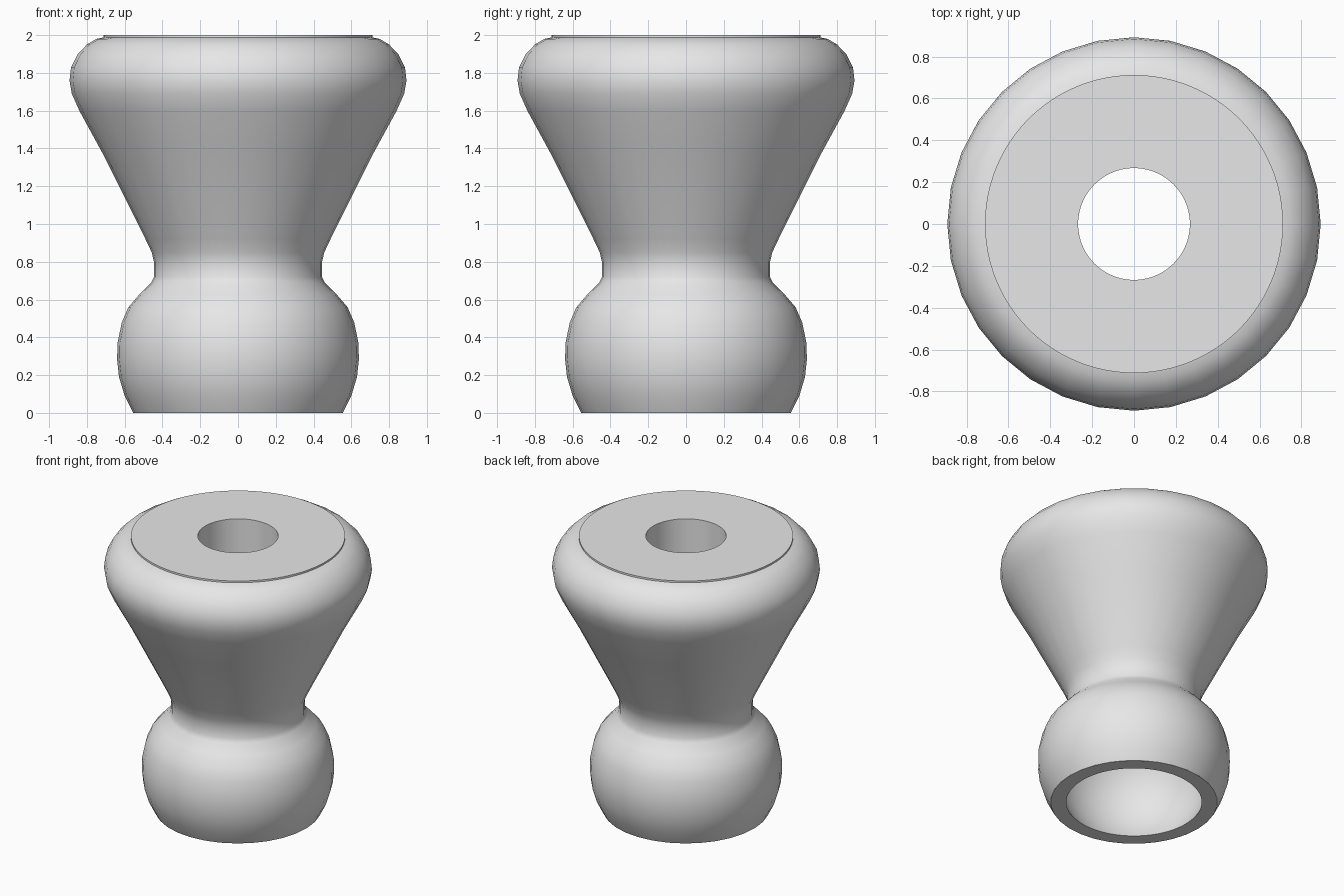
import bpy, bmesh, math

cube = bpy.data.objects.get("Cube")
if cube:
    bpy.data.objects.remove(cube, do_unlink=True)

grey = bpy.data.materials.new("plain_grey")
grey.use_nodes = True
colour = (0.8, 0.8, 0.8, 1)
grey.diffuse_color = colour
grey.node_tree.nodes["Principled BSDF"].inputs["Base Color"].default_value = colour


def lathe(name, profile, sides):
    """Turn a (radius, height) profile around z; up the profile faces outward."""
    bm = bmesh.new()
    rings = []
    for r, z in profile:
        angles = [2 * math.pi * i / sides for i in range(sides)]
        rings.append([bm.verts.new((r * math.cos(a), r * math.sin(a), z)) for a in angles])
    for low, high in zip(rings, rings[1:]):
        for i in range(sides):
            j = (i + 1) % sides
            bm.faces.new((low[i], low[j], high[j], high[i]))
    mesh = bpy.data.meshes.new(name)
    bm.to_mesh(mesh)
    bm.free()
    mesh.materials.append(grey)
    obj = bpy.data.objects.new(name, mesh)
    bpy.context.collection.objects.link(obj)
    bpy.ops.object.select_all(action='DESELECT')
    obj.select_set(True)
    bpy.context.view_layer.objects.active = obj
    bpy.ops.object.shade_smooth_by_angle(angle=math.radians(35))
    return obj


# Outer shell: round foot, narrow neck, flared cone and rounded shoulder
lathe("outer_shell", [
    (0.555, 0), (0.60, 0.09), (0.63, 0.19), (0.64, 0.28), (0.638, 0.37),
    (0.615, 0.48), (0.58, 0.56), (0.52, 0.63), (0.46, 0.69), (0.445, 0.72),
    (0.445, 0.80), (0.457, 0.85), (0.49, 0.92), (0.72, 1.38), (0.84, 1.60),
    (0.88, 1.69), (0.892, 1.76), (0.884, 1.83), (0.848, 1.90), (0.80, 1.95),
    (0.75, 1.98), (0.70, 1.99)], 32)

# Flat top washer with a fine raised edge
lathe("top_face", [(0.712, 1.985), (0.712, 2.0), (0.267, 2.0)], 96)

# Straight bore running down into the round socket
lathe("bore", [(0.267, 2.0), (0.267, 0.72)], 96)

# Spherical socket, open at the bottom
centre, radius = 0.27, 0.525
start = math.acos(0.267 / radius)
end = -math.asin(centre / radius)
steps = 16
socket = []
for k in range(steps + 1):
    a = start + (end - start) * k / steps
    socket.append((radius * math.cos(a), centre + radius * math.sin(a)))
lathe("socket", socket, 96)

# Flat bottom rim
lathe("bottom_rim", [(socket[-1][0], 0), (0.553, 0)], 96)
